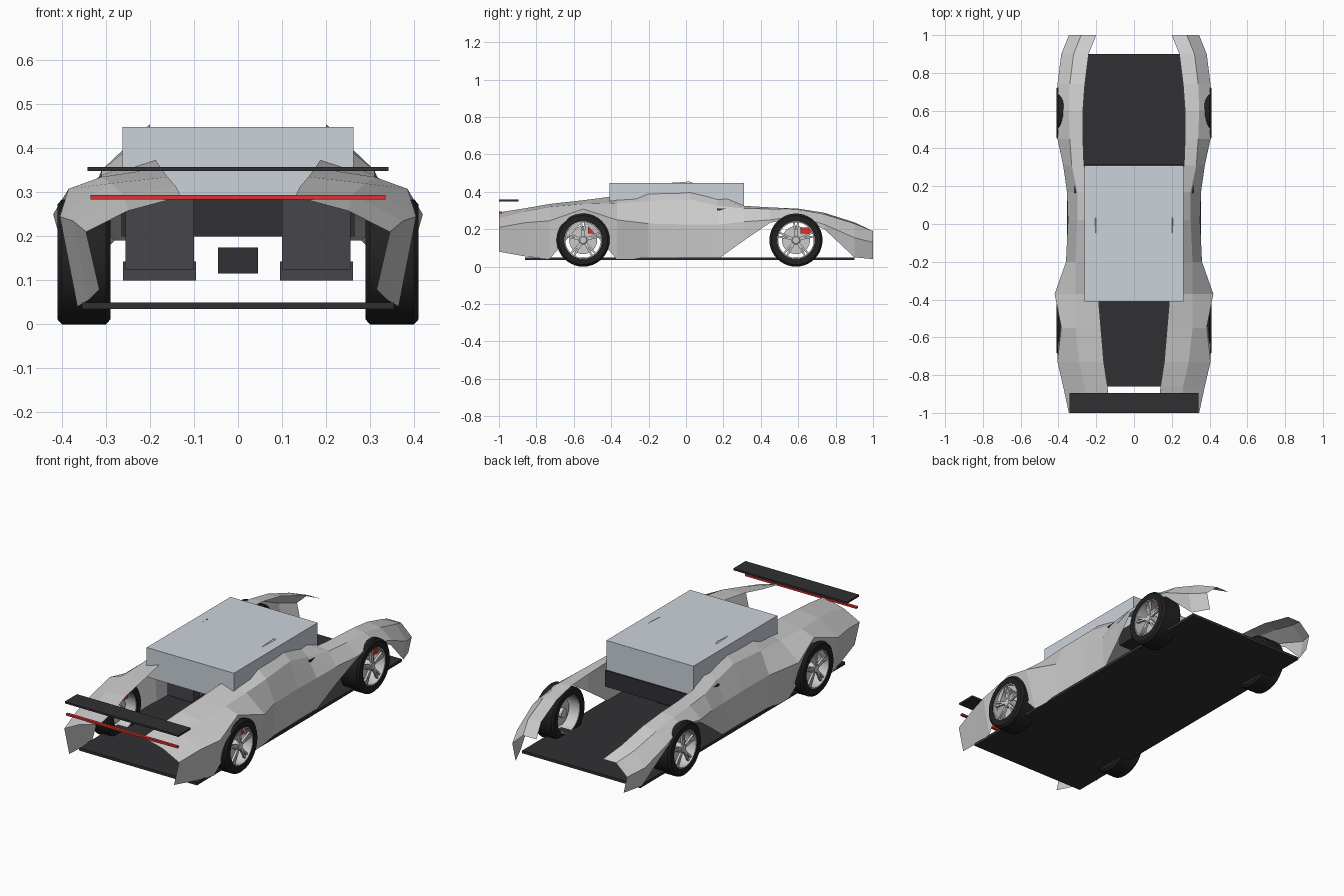
import bpy, bmesh, math
from mathutils import Matrix, Vector

if "Cube" in bpy.data.objects:
    bpy.data.objects.remove(bpy.data.objects["Cube"])


def material(name, rgb):
    m = bpy.data.materials.new(name)
    m.diffuse_color = (*rgb, 1)
    m.use_nodes = True
    m.node_tree.nodes["Principled BSDF"].inputs["Base Color"].default_value = m.diffuse_color
    return m


BLACK = material("black_trim", (0.03, 0.03, 0.033))
RUBBER = material("rubber", (0.015, 0.015, 0.015))
SEAT = material("seat_cloth", (0.06, 0.06, 0.07))
RED = material("red", (0.75, 0.03, 0.03))
GLASS = material("pale_glass", (0.6, 0.65, 0.7))
SILVER = material("silver", (0.65, 0.65, 0.67))


def finish(name, bm, mat=None, smooth=False):
    bmesh.ops.recalc_face_normals(bm, faces=bm.faces)
    me = bpy.data.meshes.new(name)
    bm.to_mesh(me)
    bm.free()
    ob = bpy.data.objects.new(name, me)
    bpy.context.collection.objects.link(ob)
    if mat:
        me.materials.append(mat)
    if smooth:
        bpy.ops.object.select_all(action='DESELECT')
        ob.select_set(True)
        bpy.context.view_layer.objects.active = ob
        bpy.ops.object.shade_smooth_by_angle(angle=math.radians(35))
    return ob


def add_box(bm, lo, hi, turn=Matrix()):
    lo, hi = Vector(lo), Vector(hi)
    m = Matrix.Translation((lo + hi) / 2) @ Matrix.Diagonal((*(hi - lo), 1))
    bmesh.ops.create_cube(bm, size=1, matrix=turn @ m)


def box(name, lo, hi, mat):
    bm = bmesh.new()
    add_box(bm, lo, hi)
    return finish(name, bm, mat)


def lathe(bm, profile, n=40, turn=Matrix()):
    """Revolve closed (x, radius) profile around the x axis."""
    rings = [[bm.verts.new(turn @ Vector((x, r * math.cos(a), r * math.sin(a))))
              for x, r in profile] for a in (2 * math.pi * i / n for i in range(n))]
    k = len(profile)
    for i in range(n):
        a, b = rings[i], rings[(i + 1) % n]
        for j in range(k):
            bm.faces.new((a[j], b[j], b[(j + 1) % k], a[(j + 1) % k]))


# body side shells: y, then inner edge, upper crease, shoulder, lower edge as x, z
SECTIONS = [
    (-1.00, .13, .290, .25, .258, .345, .21, .315, .08),
    (-0.86, .14, .312, .26, .295, .375, .235, .34, .055),
    (-0.73, .16, .335, .29, .320, .405, .245, .365, .04),
    (-0.55, .175, .355, .31, .335, .385, .308, .405, .245),
    (-0.37, .19, .378, .31, .340, .420, .25, .36, .04),
    (-0.20, .20, .440, .31, .350, .360, .23, .35, .04),
    (0.02, .20, .455, .30, .360, .350, .225, .345, .04),
    (0.17, .225, .390, .30, .325, .355, .225, .345, .04),
    (0.31, .265, .325, .33, .312, .375, .24, .37, .14),
    (0.45, .27, .317, .34, .308, .405, .25, .40, .235),
    (0.60, .27, .310, .345, .305, .395, .27, .398, .262),
    (0.74, .26, .288, .34, .280, .405, .225, .40, .20),
    (0.90, .24, .237, .32, .230, .385, .155, .365, .05),
    (1.00, .20, .190, .28, .190, .345, .13, .325, .04),
]
for side, tag in ((-1, "left"), (1, "right")):
    bm = bmesh.new()
    rows = [[bm.verts.new((side * s[i], s[0], s[i + 1])) for i in (1, 3, 5, 7)]
            for s in SECTIONS]
    for a, b in zip(rows, rows[1:]):
        for j in range(3):
            bm.faces.new((a[j], b[j], b[j + 1], a[j + 1]))
    finish(tag + "_body_side", bm)

# floor, cabin, wing, light bar
box("floor", (-.355, -.86, .035), (.355, .90, .05), BLACK)
box("cabin_glass", (-.262, -.41, .288), (.262, .31, .448), GLASS)
box("dashboard", (-.265, .20, .20), (.265, .318, .288), BLACK)
box("console", (-.045, -.10, .115), (.045, .18, .175), BLACK)
box("wing", (-.342, -1.0, .348), (.342, -.895, .358), BLACK)
box("light_bar", (-.335, -1.0, .284), (.335, -.985, .294), RED)

# seats and side blades
for side, tag in ((-1, "left"), (1, "right")):
    x = .178 * side
    box(tag + "_seat_cushion", (x - .083, -.20, .10), (x + .083, .03, .143), SEAT)
    box(tag + "_seat_back", (x - .078, -.24, .125), (x + .078, -.19, .292), SEAT)
    x = .307 * side
    box(tag + "_side_blade", (x - .009, .165, .30), (x + .009, .295, .311), BLACK)

# wheels
TYRE = [(-.06, .10), (-.06, .131), (-.05, .142), (.05, .142), (.06, .131), (.06, .10)]
BARREL = [(-.055, .095), (-.055, .102), (.057, .102), (.057, .095)]
DISC = [(-.005, .02), (-.005, .075), (.005, .075), (.005, .02)]
HUB = [(-.03, .001), (-.03, .025), (.045, .025), (.05, .018), (.05, .001)]
for y, place in ((-.55, "front"), (.588, "back")):
    for side, tag in ((-1, "left"), (1, "right")):
        name = f"{place}_{tag}_"
        turn = Matrix.Translation((.35 * side, y, .142)) @ Matrix.Diagonal((side, 1, 1, 1))
        bm = bmesh.new()
        lathe(bm, TYRE, 40, turn)
        finish(name + "tyre", bm, RUBBER, True)
        bm = bmesh.new()
        lathe(bm, BARREL, 40, turn)
        lathe(bm, HUB, 20, turn)
        for i in range(5):
            for split in (-.11, .11):
                spin = Matrix.Rotation(2 * math.pi * i / 5 + split, 4, 'X')
                add_box(bm, (.036, -.005, .015), (.048, .005, .099), turn @ spin)
        finish(name + "rim", bm, SILVER, True)
        bm = bmesh.new()
        lathe(bm, DISC, 32, turn)
        finish(name + "brake_disc", bm, SILVER, True)
        bm = bmesh.new()
        add_box(bm, (-.015, .025, .035), (.022, .085, .068), turn)
        finish(name + "caliper", bm, RED)
